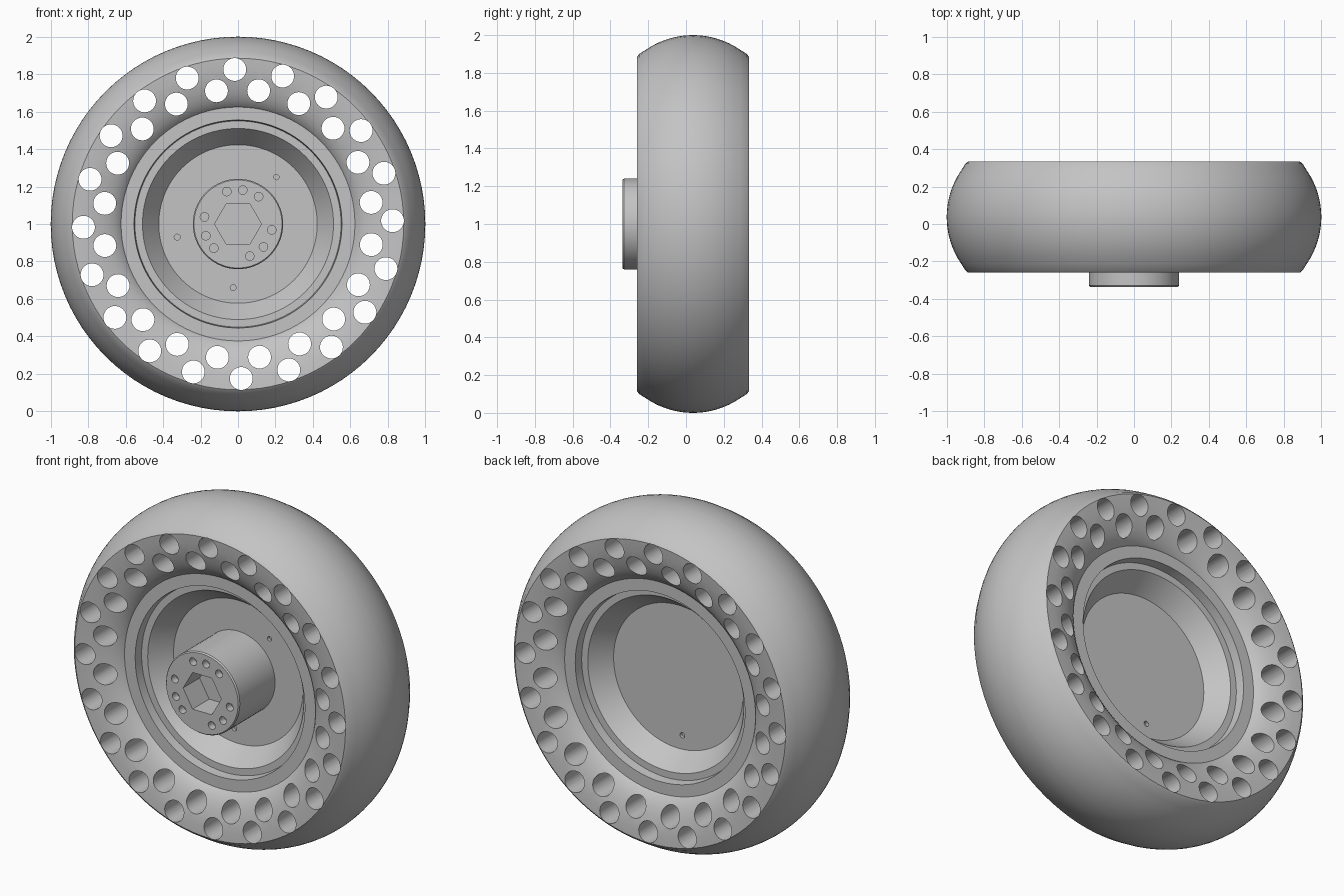
import bpy, bmesh, math
from mathutils import Matrix, Vector

cube = bpy.data.objects.get("Cube")
if cube:
    bpy.data.objects.remove(cube, do_unlink=True)

CY, CZ = 0.037, 1.0          # wheel mid-plane and axle height
HALF = 0.297                 # half the tyre width

grey = bpy.data.materials.new("plain grey")
grey.use_nodes = True
grey.diffuse_color = (0.55, 0.55, 0.55, 1)
grey.node_tree.nodes["Principled BSDF"].inputs["Base Color"].default_value = (0.55, 0.55, 0.55, 1)


def make_object(name, bm):
    mesh = bpy.data.meshes.new(name)
    bmesh.ops.recalc_face_normals(bm, faces=bm.faces)
    bm.to_mesh(mesh)
    bm.free()
    obj = bpy.data.objects.new(name, mesh)
    bpy.context.collection.objects.link(obj)
    mesh.materials.append(grey)
    return obj


def lathe(name, profile, closed, steps=96):
    """Spin (radius, y) points around the axle."""
    bm = bmesh.new()
    verts = [bm.verts.new((r, y, CZ)) for r, y in profile]
    edges = [bm.edges.new(p) for p in zip(verts, verts[1:])]
    if closed:
        edges.append(bm.edges.new((verts[-1], verts[0])))
    bmesh.ops.spin(bm, geom=verts + edges, cent=(0, 0, CZ), axis=(0, 1, 0),
                   angle=2 * math.pi, steps=steps, use_duplicate=False)
    bmesh.ops.remove_doubles(bm, verts=bm.verts, dist=1e-5)
    return make_object(name, bm)


def add_rod(bm, x, z, radius, y0, y1, sides=24):
    """Cylinder along y, with x and z measured from the axle."""
    place = Matrix.Translation(Vector((x, (y0 + y1) / 2, CZ + z)))
    turn = Matrix.Rotation(math.pi / 2, 4, 'X')
    bmesh.ops.create_cone(bm, cap_ends=True, segments=sides, radius1=radius,
                          radius2=radius, depth=abs(y1 - y0), matrix=place @ turn)


def polar(radius, degrees):
    a = math.radians(degrees)
    return radius * math.cos(a), radius * math.sin(a)


def cut(obj, bm):
    """Subtract the cutter mesh, then discard the cutter."""
    cutter = make_object("cutter", bm)
    cutter.hide_render = True
    mod = obj.modifiers.new("holes", 'BOOLEAN')
    mod.operation, mod.solver, mod.object = 'DIFFERENCE', 'EXACT', cutter
    graph = bpy.context.evaluated_depsgraph_get()
    mesh = bpy.data.meshes.new_from_object(obj.evaluated_get(graph))
    obj.modifiers.clear()
    obj.data = mesh
    bpy.data.objects.remove(cutter, do_unlink=True)


def both_sides(half):
    """Mirror a (radius, offset) half profile across the mid-plane."""
    return [(r, CY - u) for r, u in half] + [(r, CY + u) for r, u in reversed(half)]


# Tyre: rounded tread, sidewalls curving in towards the rim
sidewall = [(0.61, 0.18), (0.62, 0.20), (0.635, 0.218), (0.66, 0.238), (0.69, 0.255),
            (0.73, 0.271), (0.78, 0.285), (0.83, 0.293), (0.885, HALF), (0.9, 0.285)]
tread = []
for i in range(1, 10):
    u = 0.28 * (1 - i / 9)
    tread.append((1 - 0.44 + math.sqrt(0.44 ** 2 - u * u), u))
tyre = lathe("tyre", both_sides(sidewall + tread[:-1] + [(1.0, 0.004)]), True)

# Two staggered rings of round holes straight through the tyre
bm = bmesh.new()
for i in range(20):
    for radius, phase in ((0.825, 1.2), (0.72, 9.2)):
        add_rod(bm, *polar(radius, 18 * i + phase), 0.061, -0.5, 0.5, 32)
cut(tyre, bm)

# Rim: flat lip, step, cone and centre disc on both sides
rim = lathe("rim", both_sides([(0, 0.035), (0.423, 0.035), (0.51, 0.152),
                               (0.55, 0.152), (0.555, 0.205), (0.63, 0.205)]), False)

# Small dimples in the centre disc
bm = bmesh.new()
for x, z, r in ((-0.026, -0.34, 0.016), (0.205, 0.25, 0.014), (-0.325, -0.07, 0.016)):
    add_rod(bm, x, z, r, -0.02, 0.022, 12)
add_rod(bm, -0.026, -0.34, 0.016, 0.052, 0.1, 12)
cut(rim, bm)

# Hub on the front with a hexagonal socket and bolt holes
hub = lathe("hub", [(0, -0.335), (0.235, -0.335), (0.241, -0.327), (0.241, 0.015), (0, 0.015)],
            False, 64)
bm = bmesh.new()
hexagon = [polar(0.125, 60 * i) for i in range(6)]
rings = [[bm.verts.new((x, y, CZ + z)) for x, z in hexagon] for y in (-0.4, -0.18)]
for ring in rings:
    bm.faces.new(ring)
for i in range(6):
    j = (i + 1) % 6
    bm.faces.new((rings[0][i], rings[0][j], rings[1][j], rings[1][i]))
for angle in (109, 82, 53, 350, 318, 290, 225, 200, 168):
    add_rod(bm, *polar(0.183, angle), 0.023, -0.4, -0.29, 16)
cut(hub, bm)

# Smooth curved surfaces, keep crisp edges
bpy.ops.object.select_all(action='DESELECT')
for obj in (tyre, rim, hub):
    obj.select_set(True)
bpy.context.view_layer.objects.active = tyre
bpy.ops.object.shade_smooth_by_angle(angle=math.radians(25))
